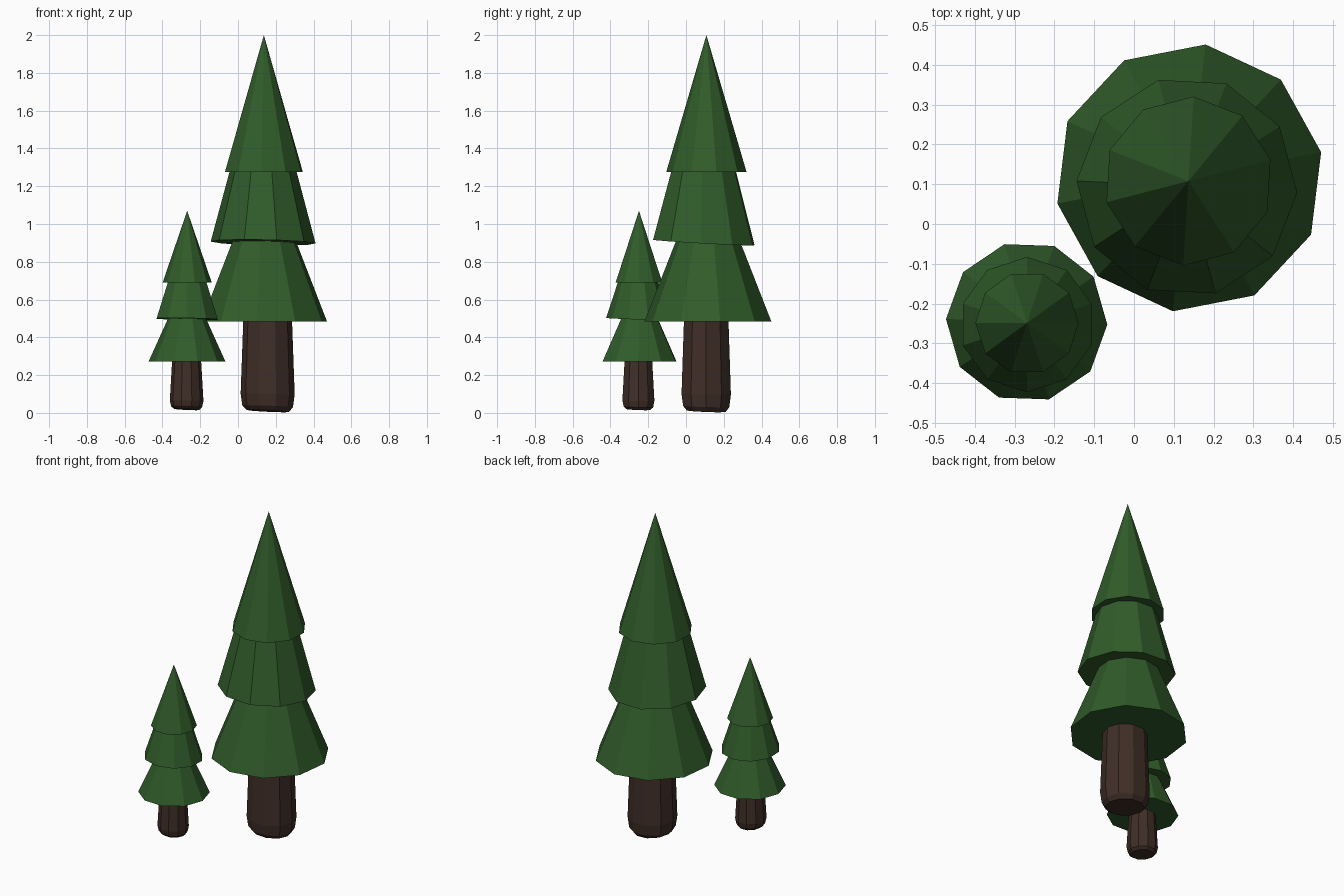
import bpy, bmesh
from math import sin, cos, radians

if "Cube" in bpy.data.objects:
    bpy.data.objects.remove(bpy.data.objects["Cube"])

SIDES = 10


def material(name, rgb):
    m = bpy.data.materials.new(name)
    m.diffuse_color = (*rgb, 1)
    m.use_nodes = True
    m.node_tree.nodes["Principled BSDF"].inputs["Base Color"].default_value = m.diffuse_color
    return m


GREEN = material("needles", (0.030, 0.107, 0.023))
BROWN = material("bark", (0.050, 0.027, 0.020))


def lathe(name, centre, rings, phase, mat, tilt=(0, 0), squash=1.0):
    """Faceted solid from (radius, z) rings; radius 0 makes a point.
    tilt slopes the rings in x and y, fading out toward the top ring."""
    bm = bmesh.new()
    cx, cy = centre
    loops = []
    for k, (r, z) in enumerate(rings):
        if r == 0:
            loops.append([bm.verts.new((cx, cy, z))])
            continue
        fade = 1 - k / (len(rings) - 1)
        loop = []
        for i in range(SIDES):
            a = radians(phase + 360 * i / SIDES)
            dx, dy = r * cos(a), r * squash * sin(a)
            loop.append(bm.verts.new((cx + dx, cy + dy,
                                      z + fade * (tilt[0] * dx + tilt[1] * dy))))
        loops.append(loop)
    for lo, hi in zip(loops, loops[1:]):
        for i in range(SIDES):
            j = (i + 1) % SIDES
            if len(hi) == 1:
                bm.faces.new((lo[i], lo[j], hi[0]))
            else:
                bm.faces.new((lo[i], lo[j], hi[j], hi[i]))
    bm.faces.new(loops[0][::-1])
    if len(loops[-1]) > 1:
        bm.faces.new(loops[-1])
    bmesh.ops.recalc_face_normals(bm, faces=bm.faces[:])
    me = bpy.data.meshes.new(name)
    bm.to_mesh(me)
    bm.free()
    me.materials.append(mat)
    ob = bpy.data.objects.new(name, me)
    bpy.context.collection.objects.link(ob)
    return ob


# Large tree: trunk with rounded foot, then three foliage tiers
lathe("large_trunk", (0.157, 0.107),
      [(0.112, 0.010), (0.134, 0.035), (0.143, 0.10), (0.128, 0.52)],
      0, BROWN, (-0.05, -0.04), 0.96)
lathe("large_lower_tier", (0.139, 0.116),
      [(0.338, 0.485), (0.135, 1.0)], 11, GREEN)
lathe("large_middle_tier", (0.133, 0.094),
      [(0.278, 0.902), (0.150, 1.38)], 33, GREEN, (-0.02, -0.055))
lathe("large_top_tier", (0.137, 0.108),
      [(0.213, 1.275), (0, 2.0)], 14.5, GREEN)

# Small tree
lathe("small_trunk", (-0.272, -0.252),
      [(0.066, 0.018), (0.082, 0.032), (0.089, 0.065), (0.076, 0.29)],
      0, BROWN, (-0.05, -0.04))
lathe("small_lower_tier", (-0.270, -0.246),
      [(0.203, 0.273), (0.080, 0.545)], -2, GREEN)
lathe("small_middle_tier", (-0.269, -0.253),
      [(0.170, 0.497), (0.090, 0.745)], 18, GREEN, (-0.015, -0.03))
lathe("small_top_tier", (-0.269, -0.249),
      [(0.130, 0.690), (0, 1.07)], 0, GREEN)
